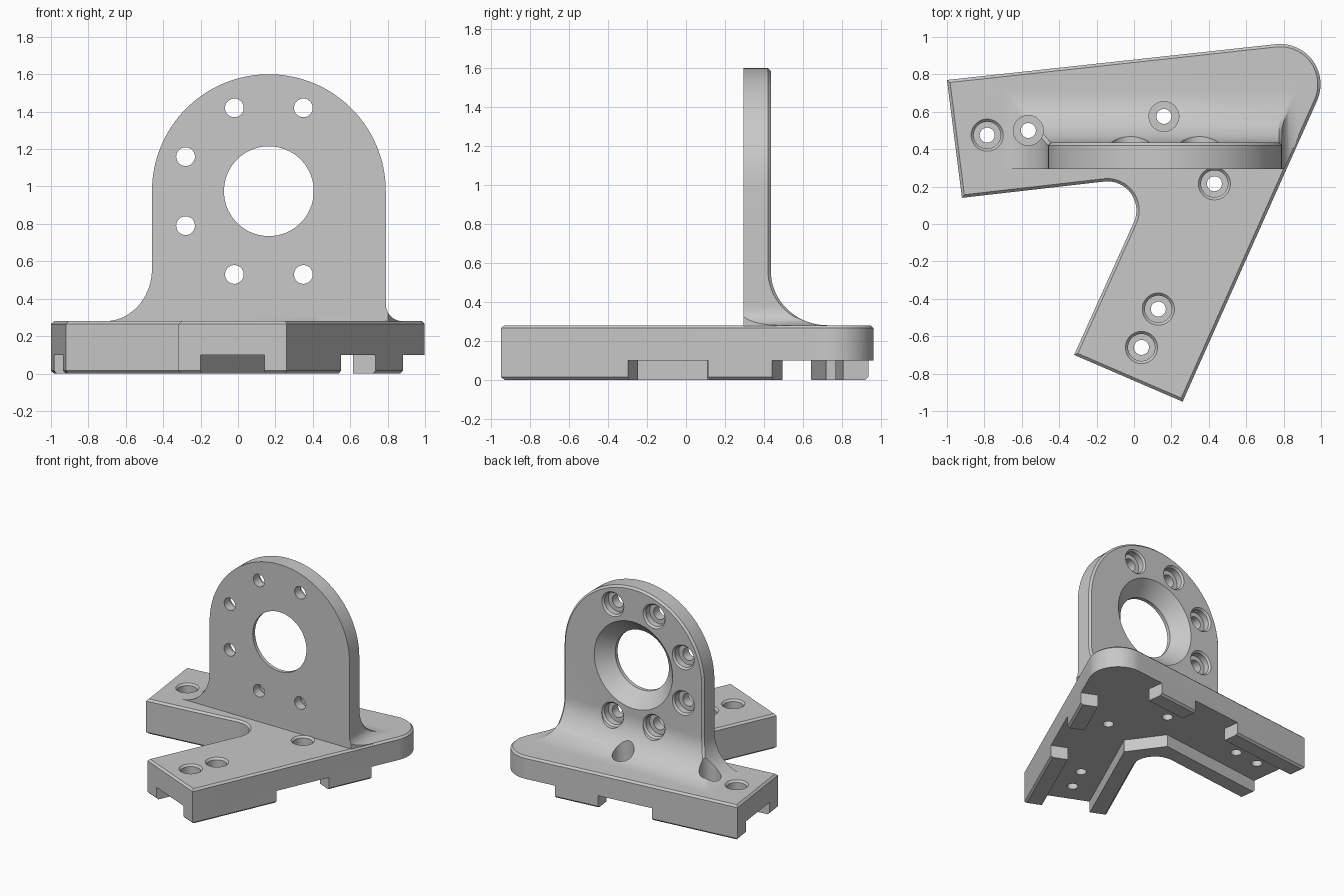
import bpy, bmesh, math
from mathutils import Vector, Matrix

old = bpy.data.objects.get("Cube")
if old:
    bpy.data.objects.remove(old)

grey = bpy.data.materials.new("machined_grey")
grey.use_nodes = True
colour = (0.58, 0.58, 0.58, 1)
grey.diffuse_color = colour
grey.node_tree.nodes["Principled BSDF"].inputs["Base Color"].default_value = colour


def to_object(bm, name):
    bmesh.ops.recalc_face_normals(bm, faces=bm.faces)
    mesh = bpy.data.meshes.new(name)
    bm.to_mesh(mesh)
    bm.free()
    mesh.materials.append(grey)
    ob = bpy.data.objects.new(name, mesh)
    bpy.context.scene.collection.objects.link(ob)
    return ob


def loft(rings, name, clip=None):
    """Skin equal-sized rings and cap both ends."""
    bm = bmesh.new()
    loops = [[bm.verts.new(p) for p in ring] for ring in rings]
    n = len(loops[0])
    for a, b in zip(loops, loops[1:]):
        for i in range(n):
            j = (i + 1) % n
            bm.faces.new((a[i], a[j], b[j], b[i]))
    bm.faces.new(loops[0])
    bm.faces.new(loops[-1])
    if clip:
        bmesh.ops.bisect_plane(bm, geom=bm.verts[:] + bm.edges[:] + bm.faces[:],
                               plane_co=clip[0], plane_no=clip[1], clear_outer=True)
        bmesh.ops.holes_fill(bm, edges=bm.edges, sides=0)
    return to_object(bm, name)


def prism(pts, z0, z1, name):
    return loft([[(p[0], p[1], z) for p in pts] for z in (z0, z1)], name)


def chamfer(ob, rule, size):
    """Chamfer the edges whose two ends both satisfy the rule."""
    bm = bmesh.new()
    bm.from_mesh(ob.data)
    edges = [e for e in bm.edges if all(rule(v.co) for v in e.verts)]
    bmesh.ops.bevel(bm, geom=edges, offset=size, segments=1, affect='EDGES')
    bm.to_mesh(ob.data)
    bm.free()


def turned(profile, matrix, name, n=48):
    """Stack circles of (radius, height) along the matrix z axis."""
    return loft([[matrix @ Vector((r * math.cos(k * math.tau / n),
                                   r * math.sin(k * math.tau / n), h)) for k in range(n)]
                 for r, h in profile], name)


def rounded(a, p, b, r, n=20):
    """Arc of radius r replacing corner p between a and b."""
    u, v = (a - p).normalized(), (b - p).normalized()
    half = u.angle(v) / 2
    centre = p + (u + v).normalized() * r / math.sin(half)
    s = (p + u * r / math.tan(half) - centre).normalized()
    e = (p + v * r / math.tan(half) - centre).normalized()
    return [centre + s.slerp(e, k / n) * r for k in range(n + 1)]


# Base outline: two equal arms meeting at a rounded corner
a_out, a_in = Vector((-1, 0.77)), Vector((-0.92, 0.14))
b_in, b_out = Vector((-0.32, -0.70)), Vector((0.26, -0.95))
inner, outer = Vector((0.111, 0.258)), Vector((1.132, 1.002))
outline = ([a_out, a_in] + rounded(a_in, inner, b_in, 0.155)
           + [b_in, b_out] + rounded(b_out, outer, a_out, 0.216))
TOP = 0.28
body = prism(outline, 0, TOP, "mounting_bracket")
chamfer(body, lambda c: c.z > TOP - 0.01, 0.015)
chamfer(body, lambda c: c.z < 0.01, 0.015)

# Upright plate with arched top
X0, X1, Y0, Y1 = -0.46, 0.79, 0.295, 0.435
CX, CZ = (X0 + X1) / 2, 0.975
R = (X1 - X0) / 2
arch = [(X0, 0.2), (X1, 0.2)] + [(CX + R * math.cos(k * math.pi / 64),
                                  CZ + R * math.sin(k * math.pi / 64)) for k in range(65)]
upright = loft([[(x, y, z) for x, z in arch] for y in (Y0, Y1)], "upright_plate")
chamfer(upright, lambda c: c.y > Y1 - 0.01, 0.015)

# Concave flare around the foot: wide at the left and back, tight at the right,
# cut flush with the base edge
rings = []
C, TIGHT = 0.015, 0.09
for k in range(-1, 19):
    f = max(k, 0) / 18 * math.pi / 2
    s, b = 0.25 * (1 - math.sin(f)), 0.29 * (1 - math.sin(f))
    rise = 0.28 * (1 - math.cos(f))
    t = TIGHT - math.sqrt(TIGHT ** 2 - max(TIGHT - rise, 0) ** 2)
    z = TOP + rise if k >= 0 else 0.2
    l, r, y = X0 - s, X1 + t, Y1 + b
    rings.append([(l, Y0, z), (r, Y0, z), (r, y - C, z), (r - C, y, z),
                  (l + C, y, z), (l, y - C, z)])
edge = (outer - b_out).normalized()
normal = Vector((edge.y, -edge.x, 0))
flare = loft(rings, "foot_flare", clip=(b_out.to_3d() - normal * 0.012, normal))

# Underside channel following both arms
cutters = []
WALL, DEPTH = 0.13, 0.10
aA, cA = (outer - a_out).normalized(), (a_in - a_out).normalized()
aB, cB = edge, (b_in - b_out).normalized()
bis = (aA + aB).normalized()
sin_half = math.sin(aA.angle(aB) / 2)
in_corner = inner + bis * WALL / sin_half
out_corner = outer - bis * WALL / sin_half
channel = [a_out + cA * WALL - aA * 0.1, a_in - cA * WALL - aA * 0.1,
           in_corner - aA * 0.33, in_corner - aB * 0.33,
           b_in - cB * WALL - aB * 0.1, b_out + cB * WALL - aB * 0.1, out_corner]
cutters.append(prism(channel, -0.1, DEPTH, "channel_cutter"))

# Gaps in the outer rails, and the open corner
for o, along, across in ((a_out, aA, cA), (b_out, aB, cB)):
    for s, e in ((0.715, 1.165), (1.525, 2.3)):
        quad = [o + along * t + across * w
                for t, w in ((s, -0.1), (e, -0.1), (e, WALL + 0.02), (s, WALL + 0.02))]
        cutters.append(prism(quad, -0.1, DEPTH, "rail_gap_cutter"))

# Counterbored screw holes in the base
shallow = [(0.04, -0.1), (0.04, 0.19), (0.072, 0.19), (0.072, 0.265), (0.086, TOP), (0.086, 0.3)]
deep = [(0.04, -0.1), (0.04, 0.19), (0.08, 0.19), (0.08, 0.75)]
for x, y, profile in ((-0.785, 0.475, shallow), (0.43, 0.215, shallow), (0.13, -0.455, shallow),
                      (0.04, -0.66, shallow), (-0.565, 0.5, deep), (0.16, 0.575, deep)):
    cutters.append(turned(profile, Matrix.Translation((x, y, 0)), "base_hole_cutter"))

# Countersunk centre bore and ring of counterbored holes in the upright
to_y = Matrix.Rotation(-math.pi / 2, 4, 'X')
bore = [(0.24, 0.2), (0.24, 0.325), (0.35, Y1), (0.35, 0.55)]
cutters.append(turned(bore, Matrix.Translation((CX, 0, CZ)) @ to_y, "bore_cutter", 96))
bolt = [(0.05, 0.2), (0.05, 0.37), (0.085, 0.37), (0.085, 0.42), (0.098, Y1), (0.098, 0.6)]
for k in range(1, 7):
    t = math.radians(22.5 + 45 * k)
    place = Matrix.Translation((CX + 0.482 * math.cos(t), 0, CZ + 0.482 * math.sin(t)))
    cutters.append(turned(bolt, place @ to_y, "bolt_hole_cutter"))

# Combine everything into one machined part
tools = [(upright, 'UNION'), (flare, 'UNION')] + [(c, 'DIFFERENCE') for c in cutters]
for ob, operation in tools:
    m = body.modifiers.new(ob.name, 'BOOLEAN')
    m.object, m.operation, m.solver = ob, operation, 'EXACT'
bpy.context.view_layer.update()
graph = bpy.context.evaluated_depsgraph_get()
mesh = bpy.data.meshes.new_from_object(body.evaluated_get(graph))
body.modifiers.clear()
body.data = mesh
for ob, _ in tools:
    bpy.data.objects.remove(ob)
mesh.materials.clear()
mesh.materials.append(grey)
for p in mesh.polygons:
    p.material_index = 0

bpy.ops.object.select_all(action='DESELECT')
body.select_set(True)
bpy.context.view_layer.objects.active = body
bpy.ops.object.shade_smooth_by_angle(angle=math.radians(25))
